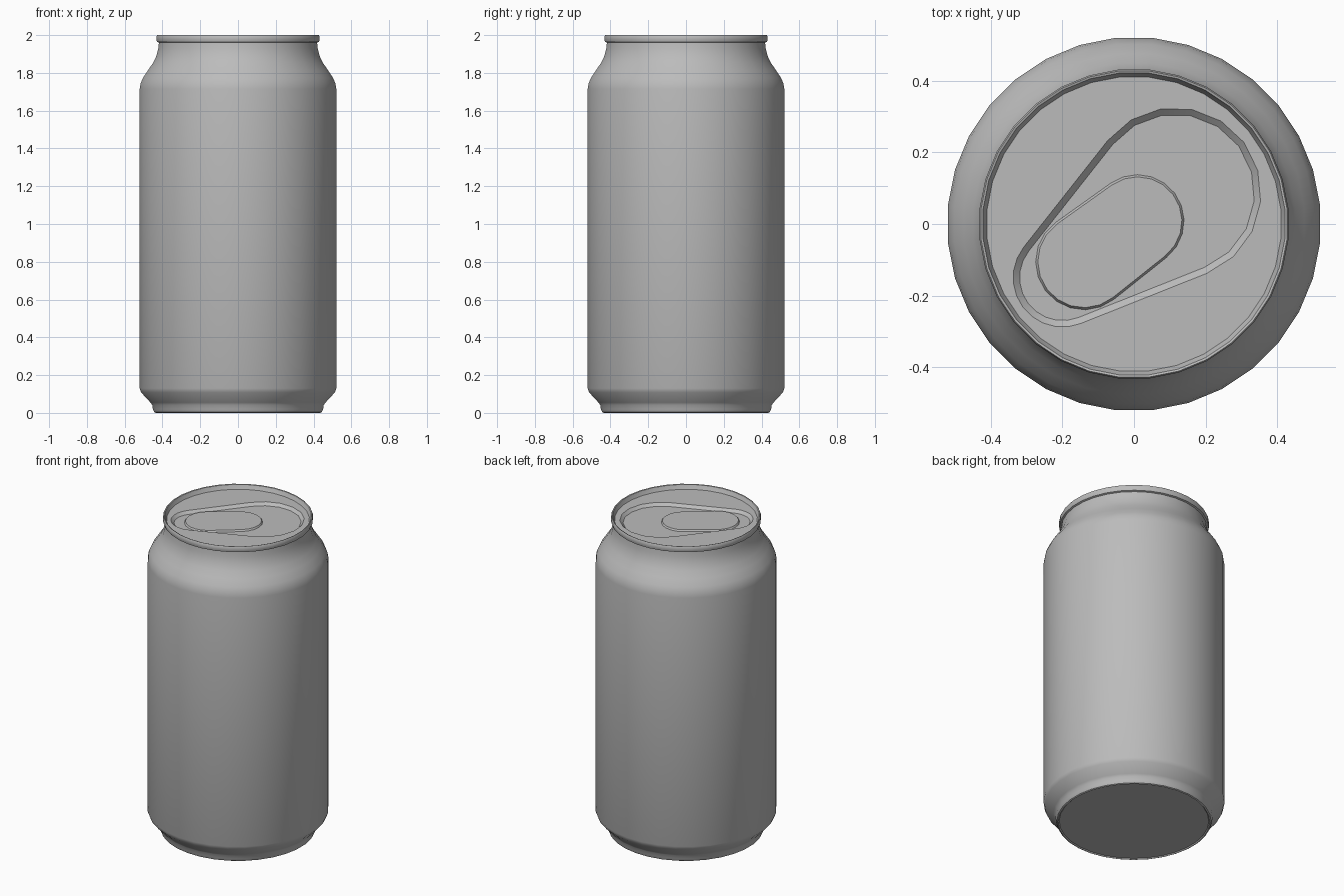
import bpy, bmesh
from math import sin, cos, pi, atan2, acos, radians, hypot

if "Cube" in bpy.data.objects:
    bpy.data.objects.remove(bpy.data.objects["Cube"])

SIDES = 32

# One plain metal colour
metal = bpy.data.materials.new("plain grey metal")
metal.use_nodes = True
GREY = (0.5, 0.5, 0.5, 1)
metal.diffuse_color = GREY
metal.node_tree.nodes["Principled BSDF"].inputs["Base Color"].default_value = GREY


def finish(name, bm, angle=35):
    """Turn a bmesh into a smooth object that keeps its sharp edges."""
    mesh = bpy.data.meshes.new(name)
    bm.to_mesh(mesh)
    bm.free()
    mesh.materials.append(metal)
    for p in mesh.polygons:
        p.use_smooth = True
    mesh.set_sharp_from_angle(angle=radians(angle))
    obj = bpy.data.objects.new(name, mesh)
    bpy.context.collection.objects.link(obj)
    return obj


def circle(r):
    return [(r * cos((i + 0.5) * 2 * pi / SIDES), r * sin((i + 0.5) * 2 * pi / SIDES))
            for i in range(SIDES)]


def rounded(big, small, inset=0.0, steps=10):
    """Outline wrapped around two circles given as (x, y, radius)."""
    (x1, y1, r1), (x2, y2, r2) = big, small
    axis = atan2(y1 - y2, x1 - x2)
    a = acos((r2 - r1) / hypot(x1 - x2, y1 - y2))
    pts = []
    for x, y, r, start, end in ((x1, y1, r1 - inset, -a, a),
                                (x2, y2, r2 - inset, a, 2 * pi - a)):
        for i in range(steps + 1):
            t = axis + start + (end - start) * i / steps
            pts.append((x + r * cos(t), y + r * sin(t)))
    return pts


def loop(bm, pts, z):
    return [bm.verts.new((x, y, z)) for x, y in pts]


def bridge(bm, a, b):
    n = len(a)
    for i in range(n):
        j = (i + 1) % n
        bm.faces.new((a[i], a[j], b[j], b[i]))


def fill_between(bm, *loops):
    """Flat face set between an outer outline and a hole."""
    edges = []
    for lp in loops:
        for i, v in enumerate(lp):
            w = lp[(i + 1) % len(lp)]
            edges.append(bm.edges.get((v, w)) or bm.edges.new((v, w)))
    bmesh.ops.triangle_fill(bm, edges=edges, use_beauty=True, normal=(0, 0, 1))


# Can body: base, wall, shoulder and rolled rim as (radius, height)
profile = [(0.432, 0.006), (0.438, 0.0), (0.446, 0.004), (0.453, 0.02), (0.456, 0.042),
           (0.466, 0.055), (0.515, 0.108), (0.523, 0.13), (0.523, 1.715),
           (0.518, 1.745), (0.505, 1.775), (0.478, 1.815), (0.452, 1.853),
           (0.434, 1.89), (0.424, 1.93), (0.421, 1.96), (0.431, 1.964),
           (0.434, 1.975), (0.434, 1.992), (0.43, 2.0), (0.424, 1.998),
           (0.418, 1.982), (0.413, 1.972)]
bm = bmesh.new()
rings = [loop(bm, circle(r), z) for r, z in profile]
for lower, upper in zip(rings, rings[1:]):
    bridge(bm, lower, upper)
bm.faces.new(rings[0][::-1])
finish("can_body", bm)

# Lid with a sunken teardrop and a raised oval opening panel
LID_Z, FLOOR_Z, PANEL_Z = 1.972, 1.955, 1.965
tear = ((0.115, 0.085, 0.24), (-0.2, -0.15, 0.138))
oval = ((0.01, 0.008, 0.13), (-0.14, -0.105, 0.135))
bm = bmesh.new()
edge = loop(bm, circle(0.413), LID_Z)
tear_top = loop(bm, rounded(*tear), LID_Z)
tear_floor = loop(bm, rounded(*tear, inset=0.018), FLOOR_Z)
oval_floor = loop(bm, rounded(*oval), FLOOR_Z)
oval_top = loop(bm, rounded(*oval, inset=0.006), PANEL_Z)
fill_between(bm, edge, tear_top)
bridge(bm, tear_top, tear_floor)
fill_between(bm, tear_floor, oval_floor)
bridge(bm, oval_floor, oval_top)
bm.faces.new(oval_top)
bmesh.ops.recalc_face_normals(bm, faces=bm.faces)
bm.normal_update()
if sum(f.normal.z * f.calc_area() for f in bm.faces) < 0:
    bmesh.ops.reverse_faces(bm, faces=bm.faces)
finish("can_lid", bm, 25)
